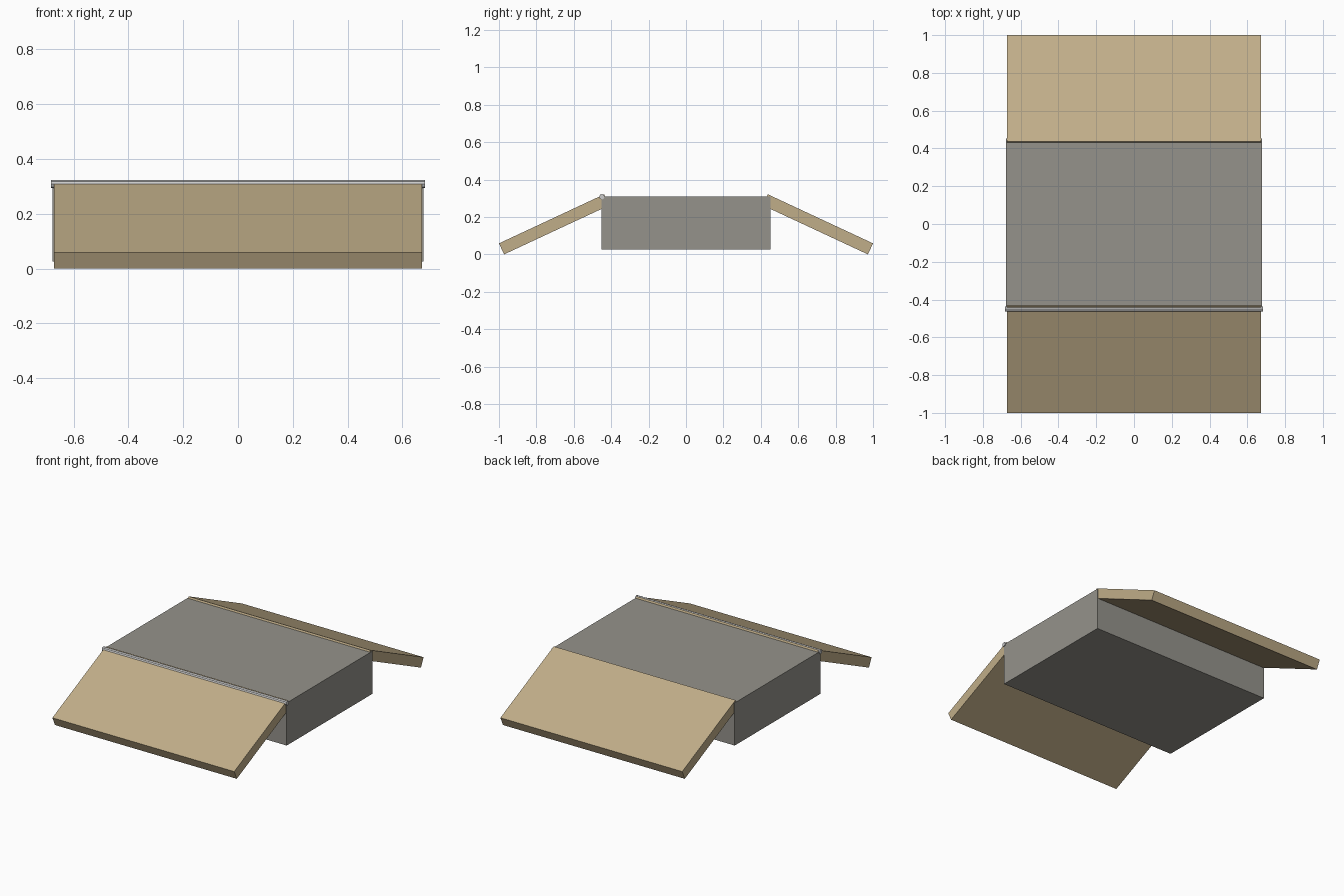
import bpy
from math import radians, sin, cos, pi

if "Cube" in bpy.data.objects:
    bpy.data.objects.remove(bpy.data.objects["Cube"])

TILT = radians(25)
LENGTH, THICK = 0.621, 0.065


def material(name, rgb):
    m = bpy.data.materials.new(name)
    m.diffuse_color = (*rgb, 1)
    m.use_nodes = True
    m.node_tree.nodes["Principled BSDF"].inputs["Base Color"].default_value = m.diffuse_color
    return m


def box(name, loc, size, mat, tilt=0):
    bpy.ops.mesh.primitive_cube_add(size=1, location=loc, rotation=(tilt, 0, 0))
    ob = bpy.context.object
    ob.name = name
    ob.scale = size
    bpy.ops.object.transform_apply(location=False, rotation=True, scale=True)
    ob.data.materials.append(mat)
    return ob


wood = material("tan_wood", (0.53, 0.42, 0.25))
stone = material("warm_grey", (0.30, 0.29, 0.26))

# Central block
box("core_block", (0, 0, 0.1675), (1.354, 0.905, 0.285), stone)

# Sloping panels, front and back, measured from the outer foot resting on the ground
foot_y, foot_z = 1.0 - THICK * sin(TILT), 0.0
mid_y = foot_y + THICK / 2 * sin(TILT) - LENGTH / 2 * cos(TILT)
mid_z = foot_z + THICK / 2 * cos(TILT) + LENGTH / 2 * sin(TILT)
for name, side in (("front_panel", -1), ("back_panel", 1)):
    box(name, (0, side * mid_y, mid_z), (1.344, LENGTH, THICK), wood, -side * TILT)

# Hinge rod along the top of the front panel
bpy.ops.mesh.primitive_cylinder_add(vertices=8, radius=0.0145, depth=1.364,
                                    location=(0, -0.45, 0.308), rotation=(0, pi / 2, 0))
bpy.context.object.name = "hinge_rod"
